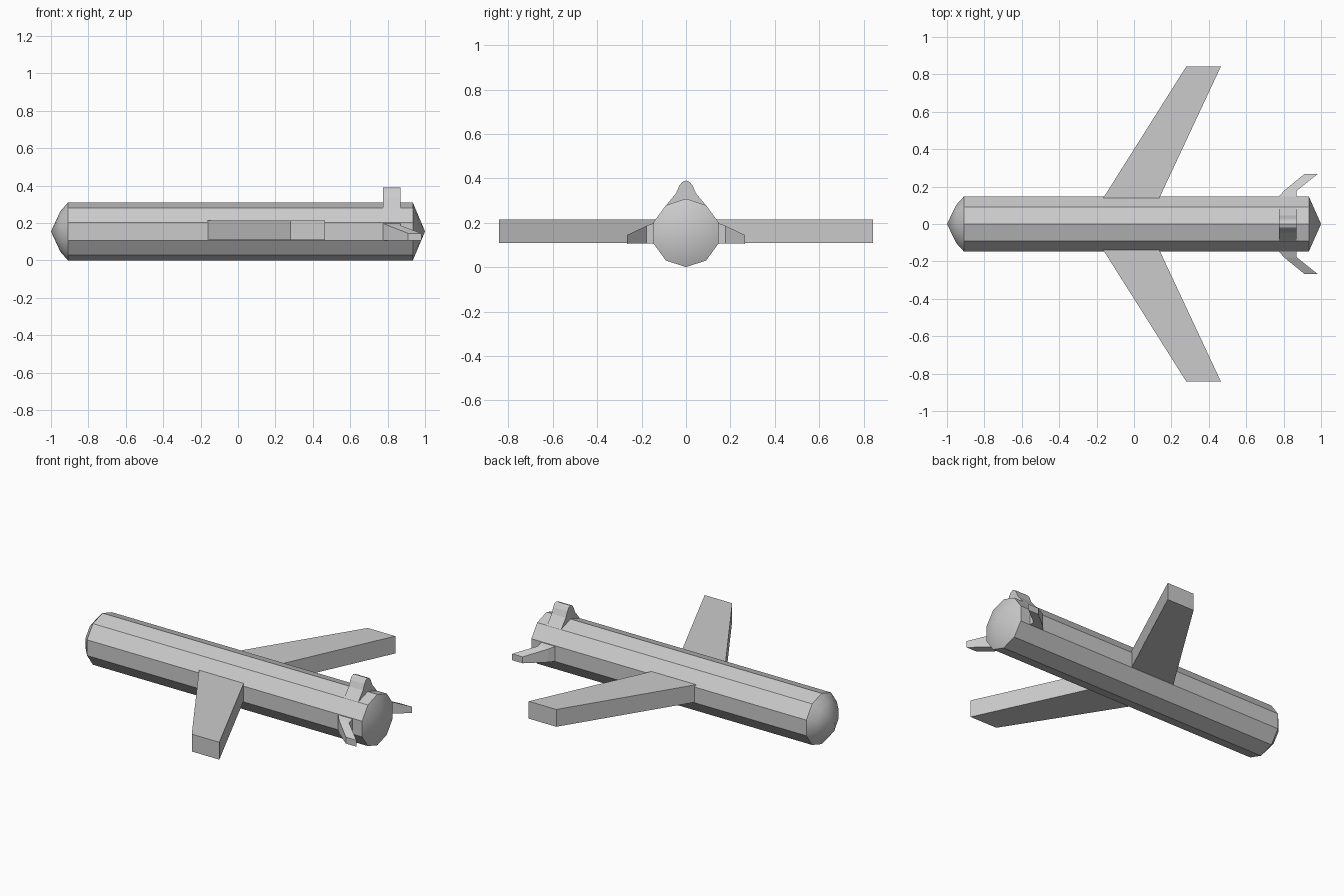
import bpy, bmesh
from math import cos, sin, pi

if "Cube" in bpy.data.objects:
    bpy.data.objects.remove(bpy.data.objects["Cube"])

R, CZ, N = 0.154, 0.155, 10


def make_object(name, bm):
    bmesh.ops.recalc_face_normals(bm, faces=bm.faces)
    me = bpy.data.meshes.new(name)
    bm.to_mesh(me)
    bm.free()
    ob = bpy.data.objects.new(name, me)
    bpy.context.collection.objects.link(ob)
    return ob


def bridge(bm, a, b):
    n = len(a)
    for i in range(n):
        j = (i + 1) % n
        bm.faces.new((a[i], a[j], b[j], b[i]))


def loft(name, sections):
    """Skin a list of equal-length point loops and cap both ends."""
    bm = bmesh.new()
    loops = [[bm.verts.new(p) for p in s] for s in sections]
    for a, b in zip(loops, loops[1:]):
        bridge(bm, a, b)
    bm.faces.new(loops[0])
    bm.faces.new(loops[-1])
    return make_object(name, bm)


def box_section(y, x0, x1, z0, z1):
    return [(x0, y, z0), (x1, y, z0), (x1, y, z1), (x0, y, z1)]


def mirrored_pair(name, stations):
    for side, s in (("left", 1), ("right", -1)):
        loft(f"{side}_{name}", [box_section(s * y, *rest) for y, *rest in stations])


# Ten-sided body with domed nose and conical tail
bm = bmesh.new()
rings = []
for x, r in ((-0.95, 0.108), (-0.91, R), (0.935, R)):
    rings.append([bm.verts.new((x, r * cos(pi / 2 + 2 * pi * i / N),
                                CZ + r * sin(pi / 2 + 2 * pi * i / N))) for i in range(N)])
for a, b in zip(rings, rings[1:]):
    bridge(bm, a, b)
for x, ring in ((-1.0, rings[0]), (1.0, rings[-1])):
    tip = bm.verts.new((x, 0, CZ))
    for i in range(N):
        bm.faces.new((ring[i], ring[(i + 1) % N], tip))
body = make_object("body", bm)
bpy.context.view_layer.objects.active = body
body.select_set(True)
bpy.ops.object.shade_smooth_by_angle(angle=pi / 6)

# Swept wings: y, x front, x rear, z bottom, z top
mirrored_pair("wing", [(0.138, -0.165, 0.135, 0.11, 0.215),
                       (0.843, 0.28, 0.465, 0.11, 0.215)])

# Swept side tail fins
mirrored_pair("tail_fin", [(0.135, 0.765, 0.87, 0.108, 0.203),
                           (0.178, 0.802, 0.87, 0.108, 0.187),
                           (0.266, 0.91, 0.98, 0.106, 0.145)])

# Upright tail fin with flared base
half = [(0.09, 0.279), (0.045, 0.333), (0.03, 0.367), (0.018, 0.384)]
profile = half + [(0, 0.391)] + [(-y, z) for y, z in reversed(half)] + [(0, 0.26)]
loft("upright_fin", [[(x, y, z) for y, z in profile] for x in (0.775, 0.87)])
